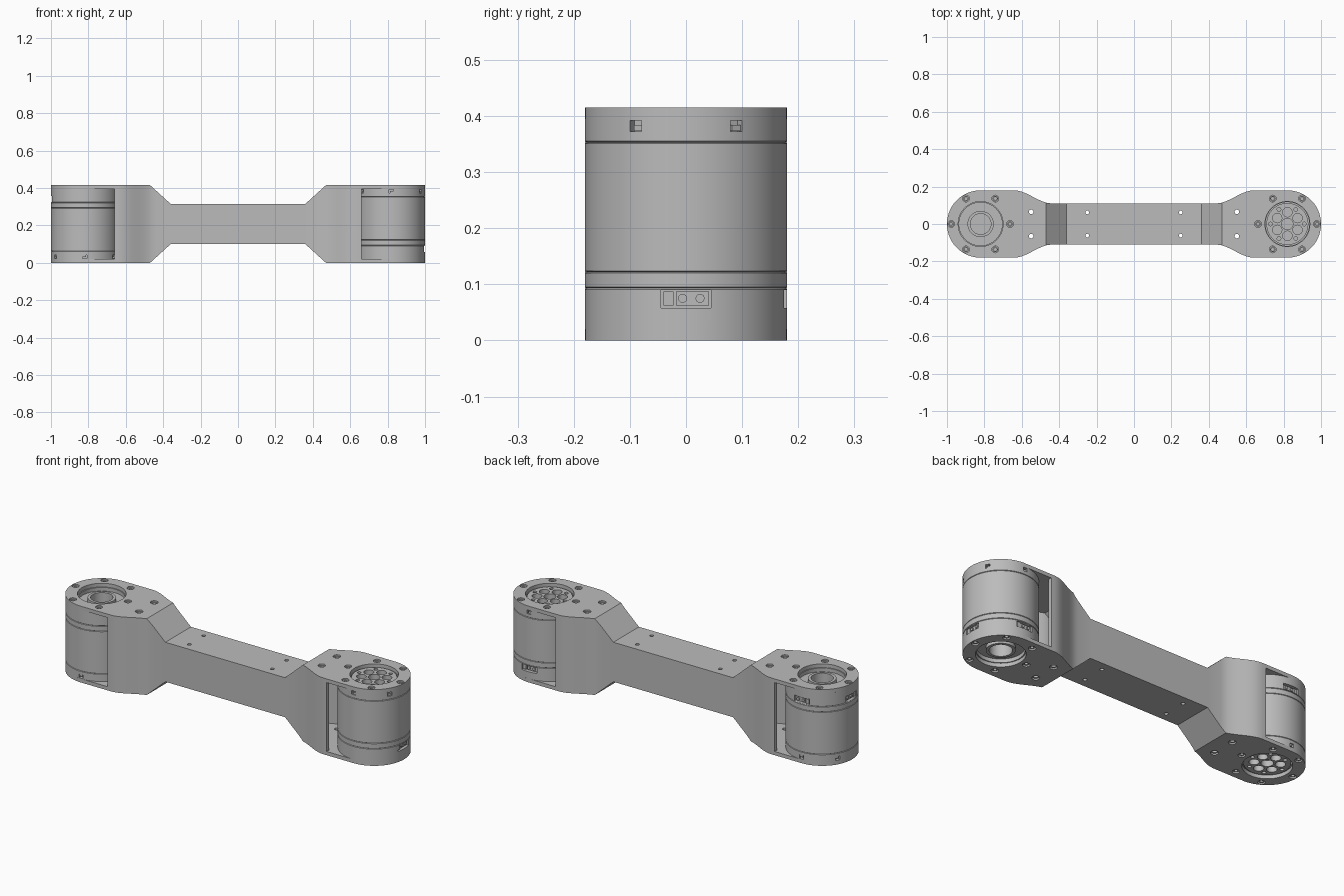
import bpy, bmesh
from math import pi, cos, sin, radians
from mathutils import Matrix, Vector

cube = bpy.data.objects.get("Cube")
if cube:
    bpy.data.objects.remove(cube, do_unlink=True)

H = 0.415            # overall height
R = 0.18             # motor radius
CX = 0.82            # motor axis
T = 0.02             # wall thickness
AXIS = Vector((CX, 0, 0))

grey = bpy.data.materials.new("machined_grey")
grey.use_nodes = True
grey.diffuse_color = (0.5, 0.5, 0.5, 1)
grey.node_tree.nodes["Principled BSDF"].inputs["Base Color"].default_value = (0.5, 0.5, 0.5, 1)


def make(name, bm):
    bmesh.ops.recalc_face_normals(bm, faces=bm.faces)
    me = bpy.data.meshes.new(name)
    bm.to_mesh(me)
    bm.free()
    me.materials.append(grey)
    ob = bpy.data.objects.new(name, me)
    bpy.context.collection.objects.link(ob)
    return ob


def lathe(bm, profile, at=(0, 0, 0), steps=24, matrix=Matrix()):
    """Spin an (r, z) profile about the vertical axis and place it."""
    part = bmesh.new()
    vs = [part.verts.new((r, 0, z)) for r, z in profile]
    es = [part.edges.new(p) for p in zip(vs, vs[1:])]
    bmesh.ops.spin(part, geom=vs + es, cent=(0, 0, 0), axis=(0, 0, 1),
                   dvec=(0, 0, 0), angle=2 * pi, steps=steps, use_duplicate=False)
    bmesh.ops.remove_doubles(part, verts=part.verts, dist=1e-5)
    bmesh.ops.transform(part, matrix=Matrix.Translation(at) @ matrix, verts=part.verts)
    bmesh.ops.recalc_face_normals(part, faces=part.faces)
    tmp = bpy.data.meshes.new("tmp")
    part.to_mesh(tmp)
    part.free()
    bm.from_mesh(tmp)
    bpy.data.meshes.remove(tmp)


def cylinder(bm, r, z0, z1, at=(0, 0, 0), steps=24, matrix=Matrix()):
    lathe(bm, [(0, z0), (r, z0), (r, z1), (0, z1)], at, steps, matrix)


def box(bm, x, y, z, angle=0):
    """Box given by ranges, turned about the motor axis."""
    size = Matrix.Diagonal((x[1] - x[0], y[1] - y[0], z[1] - z[0], 1))
    mid = Matrix.Translation((sum(x) / 2, sum(y) / 2, sum(z) / 2))
    turn = Matrix.Translation(AXIS) @ Matrix.Rotation(angle, 4, 'Z')
    bmesh.ops.create_cube(bm, size=1, matrix=turn @ mid @ size)


def loft(bm, stations):
    """Skin rectangles (x, half width, bottom, top) along x."""
    rings = [[bm.verts.new(p) for p in ((x, -w, a), (x, w, a), (x, w, b), (x, -w, b))]
             for x, w, a, b in stations]
    for p, q in zip(rings, rings[1:]):
        for i in range(4):
            j = (i + 1) % 4
            bm.faces.new((p[i], p[j], q[j], q[i]))
    bm.faces.new(rings[0])
    bm.faces.new(rings[-1])


def cut(ob, bm):
    """Subtract a cutter and keep only the result."""
    cutter = make("cutter", bm)
    cutter.hide_render = True
    mod = ob.modifiers.new("cut", 'BOOLEAN')
    mod.operation, mod.solver, mod.object = 'DIFFERENCE', 'EXACT', cutter
    bpy.context.view_layer.update()
    me = bpy.data.meshes.new_from_object(ob.evaluated_get(bpy.context.evaluated_depsgraph_get()))
    ob.modifiers.clear()
    ob.data = me
    bpy.data.objects.remove(cutter, do_unlink=True)


def around(radius, count, start=0.0):
    return [(CX + radius * cos(start + 2 * pi * i / count),
             radius * sin(start + 2 * pi * i / count), 0) for i in range(count)]


def both_ends(points):
    return [(s * x, y, z) for s in (1, -1) for x, y, z in points]


# Link body outline: narrow beam flaring to a round head
def drop(x):
    return 0.1 * min(1, max(0, (0.47 - x) / 0.11))


def half_width(x):
    t = min(1, max(0, (x - 0.44) / 0.2))
    return 0.11 + 0.07 * t * t * (3 - 2 * t)


flare = [0.36] + [0.44 + 0.02 * i for i in range(11)] + [0.47]


def mirrored(half):
    half = sorted(half)
    return [(-x, *rest) for x, *rest in reversed(half)] + half


def sections(inset):
    return [(x, half_width(x) - inset, drop(x) + inset, H - drop(x) - inset) for x in flare]


head = [(CX + R * cos(a), R * sin(a), 0, H)
        for a in (pi / 2 - i * (pi / 2 - 0.03) / 28 for i in range(29))]
bm = bmesh.new()
loft(bm, mirrored(sections(0) + head))
body = make("link_body", bm)

# Hollow inside, opening out into the motor bays
bm = bmesh.new()
bay = [(0.66, R - T, T, H - T), (0.661, 0.3, T, H - T), (1.1, 0.3, T, H - T)]
loft(bm, mirrored(sections(T) + bay))
cut(body, bm)

# Bores, screw holes and beam through holes
mounts = both_ends(around(0.157, 6))
pass_holes = both_ends([(0.55, y, 0) for y in (-0.065, 0.065)])
beam_holes = both_ends([(0.25, y, 0) for y in (-0.062, 0.062)])
bm = bmesh.new()
for spots, r, steps in ((both_ends([AXIS]), 0.12, 64), (mounts, 0.018, 24),
                        (pass_holes, 0.012, 20), (beam_holes, 0.01, 20)):
    for p in spots:
        cylinder(bm, r, -0.1, H + 0.1, p, steps)
cut(body, bm)
bm = bmesh.new()
for p in pass_holes:
    cylinder(bm, 0.019, H - 0.008, H + 0.05, p)
    cylinder(bm, 0.019, -0.05, 0.008, p)
cut(body, bm)

# Screws with sockets in both plates
bm = bmesh.new()
for p in mounts:
    for flip in (Matrix(), Matrix.Translation((0, 0, H)) @ Matrix.Rotation(pi, 4, 'X')):
        lathe(bm, [(0, H - T), (0.015, H - T), (0.015, H - 0.006), (0.008, H - 0.006),
                   (0.008, H - 0.016), (0, H - 0.016)], p, 18, flip)
screws = make("plate_screws", bm)


# Motor housing with seams, rear bore and front recess
def seam(z):
    return [(R, z - 0.002), (R - 0.003, z), (R, z + 0.002)]


bm = bmesh.new()
lathe(bm, [(0, 0.09), (0.055, 0.09), (0.055, T), (0.07, T), (0.07, 0.04), (0.115, 0.04),
           (0.115, T), (R, T)] + seam(0.093) + seam(0.122) + seam(0.353)
      + [(R, H - T), (0.117, H - T), (0.117, 0.365), (0, 0.365)], AXIS, 96)
motor = make("motor_housing", bm)
bm = bmesh.new()
for i in range(6):
    box(bm, (0.163, 0.2), (-0.012, 0.012), (0.372, 0.392), radians(30 + 60 * i))
for a in (0, pi / 2):
    box(bm, (0.16, 0.2), (-0.045, 0.045), (0.058, 0.09), a)
cut(motor, bm)

# Latch blocks and cable sockets inside the pockets
bm = bmesh.new()
for i in range(6):
    box(bm, (0.16, 0.175), (-0.006, 0.011), (0.373, 0.384), radians(30 + 60 * i))
for a in (0, pi / 2):
    box(bm, (0.158, 0.172), (-0.04, -0.022), (0.062, 0.087), a)
    box(bm, (0.158, 0.168), (-0.018, 0.041), (0.062, 0.087), a)
    for y in (-0.006, 0.025):
        turn = Matrix.Rotation(a, 4, 'Z') @ Matrix.Translation((0, y, 0.075)) @ Matrix.Rotation(pi / 2, 4, 'Y')
        cylinder(bm, 0.008, 0.16, 0.174, AXIS, 16, turn)
sockets = make("motor_sockets", bm)

# Output flange with its ring of holes
bm = bmesh.new()
cylinder(bm, 0.112, 0.36, 0.4, AXIS, 64)
flange = make("output_flange", bm)
bm = bmesh.new()
cylinder(bm, 0.03, 0.368, 0.5, AXIS, 32)
for p in around(0.063, 6, pi / 6):
    cylinder(bm, 0.025, 0.368, 0.5, p)
for p in around(0.09, 6):
    cylinder(bm, 0.01, 0.38, 0.5, p, 16)
cut(flange, bm)

# Second motor: same parts turned upside down at the other end
mid = Matrix.Translation((0, 0, H / 2))
turn = mid @ Matrix.Rotation(pi, 4, 'Y') @ mid.inverted()
parts = [body, screws, motor, sockets, flange]
for ob in (motor, sockets, flange):
    twin = ob.copy()
    twin.data = ob.data.copy()
    twin.name = "left_end_" + ob.name
    twin.data.transform(turn)
    bpy.context.collection.objects.link(twin)
    parts.append(twin)

bpy.ops.object.select_all(action='DESELECT')
for ob in parts:
    ob.select_set(True)
bpy.context.view_layer.objects.active = body
bpy.ops.object.shade_smooth_by_angle(angle=radians(30))
